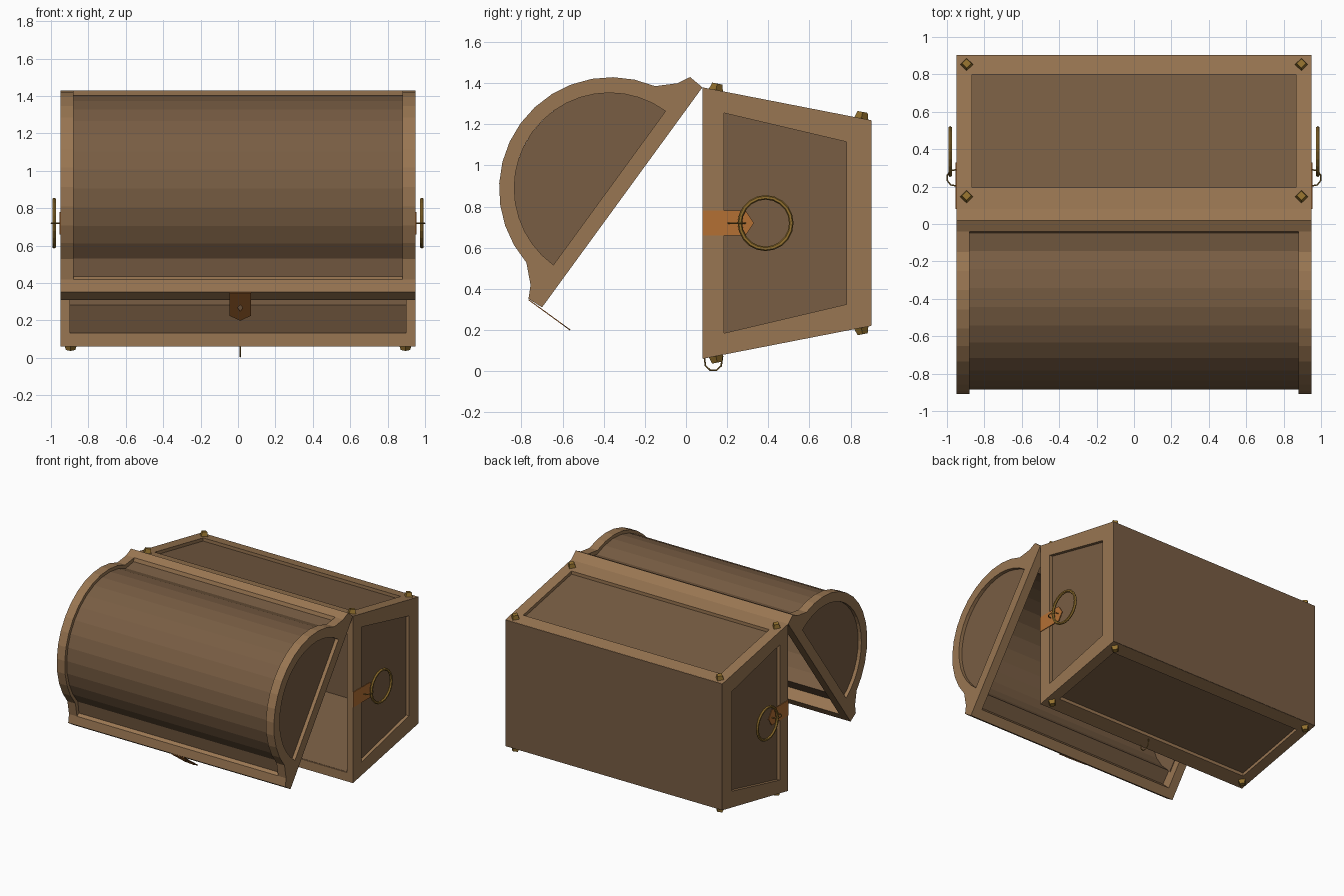
import bpy, bmesh, math
from mathutils import Vector

if "Cube" in bpy.data.objects:
    bpy.data.objects.remove(bpy.data.objects["Cube"])


def mat(name, r, g, b):
    m = bpy.data.materials.new(name)
    m.diffuse_color = [((c / 255 + 0.055) / 1.055) ** 2.4 for c in (r, g, b)] + [1]
    m.use_nodes = True
    m.node_tree.nodes["Principled BSDF"].inputs["Base Color"].default_value = m.diffuse_color
    return m


FRAME = mat("light_wood", 153, 118, 82)
PANEL = mat("dark_wood", 120, 93, 67)
COPPER = mat("copper_plate", 180, 112, 52)
BRASS = mat("old_brass", 146, 112, 46)


def finish(bm, name, material):
    bmesh.ops.recalc_face_normals(bm, faces=bm.faces)
    me = bpy.data.meshes.new(name)
    bm.to_mesh(me)
    bm.free()
    me.materials.append(material)
    ob = bpy.data.objects.new(name, me)
    bpy.context.collection.objects.link(ob)
    return ob


def slab(name, pts, offset, material):
    """Polygon extruded along an offset vector."""
    bm = bmesh.new()
    f = bm.faces.new([bm.verts.new(p) for p in pts])
    ext = bmesh.ops.extrude_face_region(bm, geom=[f], use_keep_orig=True)
    new = [v for v in ext["geom"] if isinstance(v, bmesh.types.BMVert)]
    bmesh.ops.translate(bm, vec=offset, verts=new)
    return finish(bm, name, material)


def ring(name, outer, inner, offset, material):
    """Frame between two loops of equal length, given a thickness."""
    bm = bmesh.new()
    off, n = Vector(offset), len(outer)
    loops = [[bm.verts.new(Vector(p) + d) for p in l]
             for l, d in ((outer, off * 0), (inner, off * 0), (inner, off), (outer, off))]
    for k in range(4):
        a, b = loops[k], loops[(k + 1) % 4]
        for i in range(n):
            j = (i + 1) % n
            bm.faces.new((a[i], a[j], b[j], b[i]))
    return finish(bm, name, material)


# ---- body, lying on its back with the opening to the front ----
MID, SLOPE = 0.72, 0.195
half = lambda y: 0.66 - SLOPE * (y - 0.08)


def trapezoid(x, y0, y1, inset=0.0):
    return [(x, y0, MID - half(y0) + inset), (x, y0, MID + half(y0) - inset),
            (x, y1, MID + half(y1) - inset), (x, y1, MID - half(y1) + inset)]


def sheet(s, w, y0, y1, d=0.0):
    """Rectangle on the sloping upper (s=1) or lower (s=-1) face, sunk by d."""
    return [(x, y, MID + s * (half(y) - d)) for x, y in ((-w, y0), (w, y0), (w, y1), (-w, y1))]


for s, side in ((-1, "left"), (1, "right")):
    hole = [(s * 0.95, y, z) for y, z in ((0.185, 0.185), (0.185, 1.255), (0.78, 1.115), (0.78, 0.325))]
    ring(side + "_side_frame", trapezoid(s * 0.95, 0.08, 0.9), hole, (-s * 0.05, 0, 0), FRAME)
    slab(side + "_side_panel", trapezoid(s * 0.898, 0.085, 0.895, 0.01), (s * 0.027, 0, 0), PANEL)
for s, side in ((-1, "lower"), (1, "upper")):
    ring(side + "_wall_frame", sheet(s, 0.95, 0.08, 0.9), sheet(s, 0.865, 0.195, 0.8),
         (0, 0, -s * 0.07), FRAME)
    slab(side + "_wall_panel", sheet(s, 0.94, 0.085, 0.895, 0.072), (0, 0, s * 0.047), PANEL)
slab("base_board", [(x, 0.85, MID + z) for x, z in
                    ((-0.949, -0.499), (0.949, -0.499), (0.949, 0.499), (-0.949, 0.499))],
     (0, 0.053, 0), PANEL)

# ---- lid, drawn closed as (u along rim, v outwards), then swung open ----
CV = 0.067


def lid(x, u, v):
    return (x, -0.31 - 0.589 * u - 0.808 * v, 0.845 - 0.808 * u + 0.589 * v)


def arc(r, a0, a1, n, cv=CV):
    return [(-r * math.cos(math.radians(a0 + (a1 - a0) * i / n)),
             cv + r * math.sin(math.radians(a0 + (a1 - a0) * i / n))) for i in range(n + 1)]


lip = [(-0.662, 0), (-0.667, 0.078), (-0.6075, 0.109)]
outer = lip + arc(0.545, 13, 167, 14) + [(-u, v) for u, v in reversed(lip)]
inner = arc(0.463, 0, 180, len(outer) - 1, 0.077)
for s, side in ((-1, "left"), (1, "right")):
    ring("lid_" + side + "_end_frame", [lid(s * 0.95, *p) for p in outer],
         [lid(s * 0.95, *p) for p in inner], (-s * 0.07, 0, 0), FRAME)
    slab("lid_" + side + "_end_panel", [lid(s * 0.875, *p) for p in arc(0.48, 0, 180, 18, 0.06)],
         (s * 0.047, 0, 0), PANEL)
# curved shell between the end frames
shell = [(-0.59, 0.088)] + arc(0.52, 11, 169, 14) + [(0.59, 0.088)] + arc(0.475, 178, 2, 14)
slab("lid_barrel", [lid(-0.885, *p) for p in shell], (1.77, 0, 0), PANEL)
# long rims of the lid
for s, side in ((-1, "hinge"), (1, "front")):
    bar = [(-s * u, v) for u, v in lip + [(-0.58, 0.1), (-0.592, 0)]]
    slab("lid_" + side + "_rim", [lid(-0.885, *p) for p in bar], (1.77, 0, 0), FRAME)

# ---- hasp with a diamond slot ----
HX, HU = 0.012, 0.668
plate = [(0, 0.075), (0.057, 0.075), (0.057, -0.13), (0, -0.175), (-0.057, -0.13), (-0.057, 0.075)]
slot = [(0, -0.03), (0.012, -0.055), (0.012, -0.065), (0, -0.09), (-0.012, -0.065), (-0.012, -0.055)]
thick = Vector(lid(0, 0.005, 0)) - Vector(lid(0, 0, 0))
ring("hasp", [lid(HX + x, HU, v) for x, v in plate], [lid(HX + x, HU, v) for x, v in slot], thick, COPPER)


# ---- wire staples, side plates and ring handles ----
def staple(name, pts):
    cu = bpy.data.curves.new(name, "CURVE")
    cu.dimensions = "3D"
    cu.bevel_depth, cu.bevel_resolution = 0.004, 0
    sp = cu.splines.new("POLY")
    sp.points.add(len(pts) - 1)
    for p, q in zip(sp.points, pts):
        p.co = (*q, 1)
    ob = bpy.data.objects.new(name, cu)
    bpy.context.collection.objects.link(ob)
    bpy.ops.object.select_all(action="DESELECT")
    ob.select_set(True)
    bpy.context.view_layer.objects.active = ob
    bpy.ops.object.convert(target="MESH")
    bpy.context.object.data.materials.clear()
    bpy.context.object.data.materials.append(BRASS)


bow = [(-0.045, -0.01), (-0.038, 0.03), (-0.015, 0.048), (0.015, 0.048), (0.038, 0.03), (0.045, -0.01)]
staple("lock_staple", [(HX, 0.133 + a, 0.062 - b * 1.2) for a, b in bow])
for s, side in ((-1, "left"), (1, "right")):
    slab(side + "_handle_plate", [(s * 0.949, y, z) for y, z in
         ((0.08, 0.66), (0.29, 0.66), (0.33, 0.72), (0.29, 0.78), (0.08, 0.78))],
         (s * 0.006, 0, 0), COPPER)
    staple(side + "_handle_staple", [(s * (0.95 + b), 0.247 + a, 0.72) for a, b in bow])
    bpy.ops.mesh.primitive_torus_add(location=(s * 0.983, 0.387, 0.72), rotation=(0, math.pi / 2, 0),
                                     major_radius=0.125, minor_radius=0.011,
                                     major_segments=20, minor_segments=6)
    bpy.context.object.name = side + "_ring_handle"
    bpy.context.object.data.materials.append(BRASS)

# ---- corner studs on the upper and lower walls ----
tilt = math.atan(SLOPE)
for s in (-1, 1):
    for x in (-0.895, 0.895):
        for y in (0.148, 0.855):
            bpy.ops.mesh.primitive_cone_add(
                vertices=4, radius1=0.037, radius2=0.025, depth=0.04,
                location=(x, y, MID + s * (half(y) + 0.012)),
                rotation=(-tilt if s > 0 else math.pi + tilt, 0, 0))
            bpy.context.object.name = "corner_stud"
            bpy.context.object.data.materials.append(BRASS)
